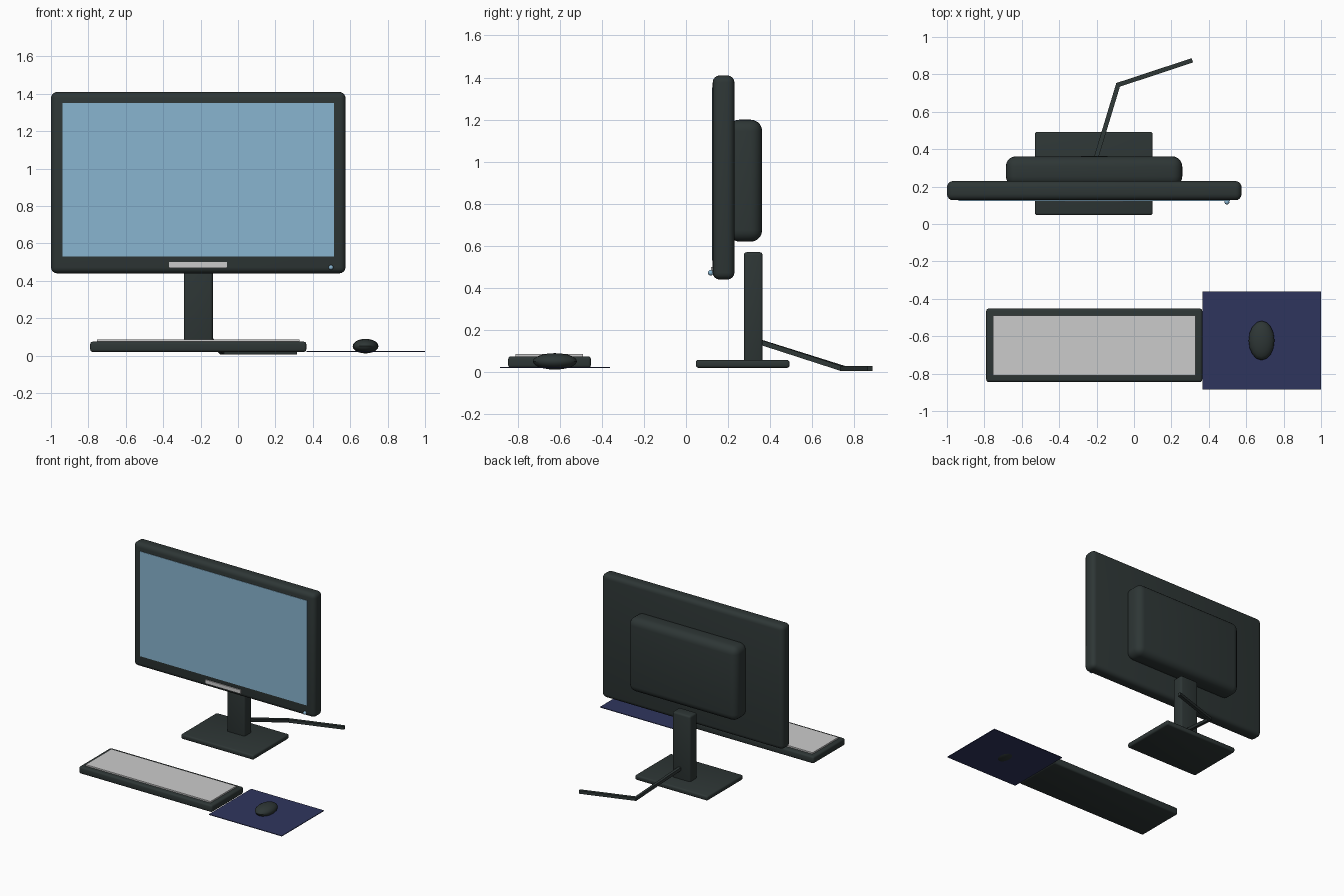
import bpy
import bmesh
from math import radians
from mathutils import Vector

cube = bpy.data.objects.get("Cube")
if cube:
    bpy.data.objects.remove(cube, do_unlink=True)


def material(name, r, g, b):
    m = bpy.data.materials.new(name)
    m.use_nodes = True
    m.diffuse_color = (r, g, b, 1)
    m.node_tree.nodes["Principled BSDF"].inputs["Base Color"].default_value = (r, g, b, 1)
    return m


charcoal = material("charcoal_plastic", 0.027, 0.037, 0.036)
screen_blue = material("screen_blue", 0.25, 0.46, 0.63)
light_grey = material("light_grey", 0.6, 0.6, 0.6)
navy = material("navy_cloth", 0.028, 0.036, 0.11)


def add_object(name, bm, mat, smooth=True):
    mesh = bpy.data.meshes.new(name)
    bm.to_mesh(mesh)
    bm.free()
    mesh.materials.append(mat)
    obj = bpy.data.objects.new(name, mesh)
    bpy.context.collection.objects.link(obj)
    if smooth:
        bpy.ops.object.select_all(action="DESELECT")
        obj.select_set(True)
        bpy.context.view_layer.objects.active = obj
        bpy.ops.object.shade_smooth_by_angle(angle=radians(35))
    return obj


def box(name, x, y, z, mat, bevel=0.0, segments=4):
    """Box spanning the given (min, max) ranges, with rounded edges."""
    bm = bmesh.new()
    bmesh.ops.create_cube(bm, size=1)
    for v in bm.verts:
        v.co = Vector([(r[0] + r[1]) / 2 + c * (r[1] - r[0])
                       for r, c in zip((x, y, z), v.co)])
    if bevel:
        bmesh.ops.bevel(bm, geom=bm.edges[:], offset=bevel, segments=segments,
                        profile=0.5, affect="EDGES")
    return add_object(name, bm, mat, smooth=bevel > 0)


def ellipsoid(name, centre, radii, mat, u=16, v=10):
    bm = bmesh.new()
    bmesh.ops.create_uvsphere(bm, u_segments=u, v_segments=v, radius=1)
    for vert in bm.verts:
        vert.co = Vector([c + r * k for c, r, k in zip(centre, radii, vert.co)])
    return add_object(name, bm, mat)


# Monitor
box("monitor_body", (-1, 0.575), (0.127, 0.23), (0.44, 1.41), charcoal, 0.033)
box("monitor_back", (-0.685, 0.258), (0.2, 0.362), (0.62, 1.2), charcoal, 0.055, 5)
box("screen", (-0.938, 0.512), (0.124, 0.13), (0.53, 1.352), screen_blue)
box("front_plate", (-0.37, -0.06), (0.119, 0.128), (0.47, 0.5), light_grey)
ellipsoid("power_light", (0.497, 0.117, 0.472), (0.013, 0.013, 0.013), screen_blue)

# Stand
box("stand_post", (-0.29, -0.135), (0.275, 0.364), (0.04, 0.57), charcoal, 0.014, 3)
box("stand_base", (-0.53, 0.1), (0.047, 0.492), (0.02, 0.058), charcoal, 0.012, 3)

# Cable: square section swept along a bent path
bm = bmesh.new()
path = [Vector(p) for p in ((-0.21, 0.33, 0.15), (-0.085, 0.744, 0.018), (0.312, 0.875, 0.018))]
half = 0.012
rings = []
for i, p in enumerate(path):
    before = (p - path[i - 1]).normalized() if i else (path[1] - p).normalized()
    after = (path[i + 1] - p).normalized() if i + 1 < len(path) else before
    side = (before + after).cross(Vector((0, 0, 1))).normalized()
    side /= max(0.5, (before + after).length / 2)
    up = Vector((0, 0, 1))
    rings.append([bm.verts.new(p + half * (side * a + up * b))
                  for a, b in ((-1, -1), (1, -1), (1, 1), (-1, 1))])
for a, b in zip(rings, rings[1:]):
    for k in range(4):
        n = (k + 1) % 4
        bm.faces.new((a[k], a[n], b[n], b[k]))
bm.faces.new(rings[0])
bm.faces.new(rings[-1])
bmesh.ops.recalc_face_normals(bm, faces=bm.faces[:])
add_object("cable", bm, charcoal, smooth=False)

# Keyboard
box("keyboard_body", (-0.79, 0.365), (-0.845, -0.452), (0.02, 0.075), charcoal, 0.013, 3)
box("key_area", (-0.755, 0.328), (-0.81, -0.49), (0.06, 0.086), light_grey)

# Mouse and mat
box("mouse_mat", (0.367, 1), (-0.885, -0.362), (0.02, 0.025), navy)
ellipsoid("mouse", (0.682, -0.623, 0.051), (0.069, 0.105, 0.039), charcoal)
